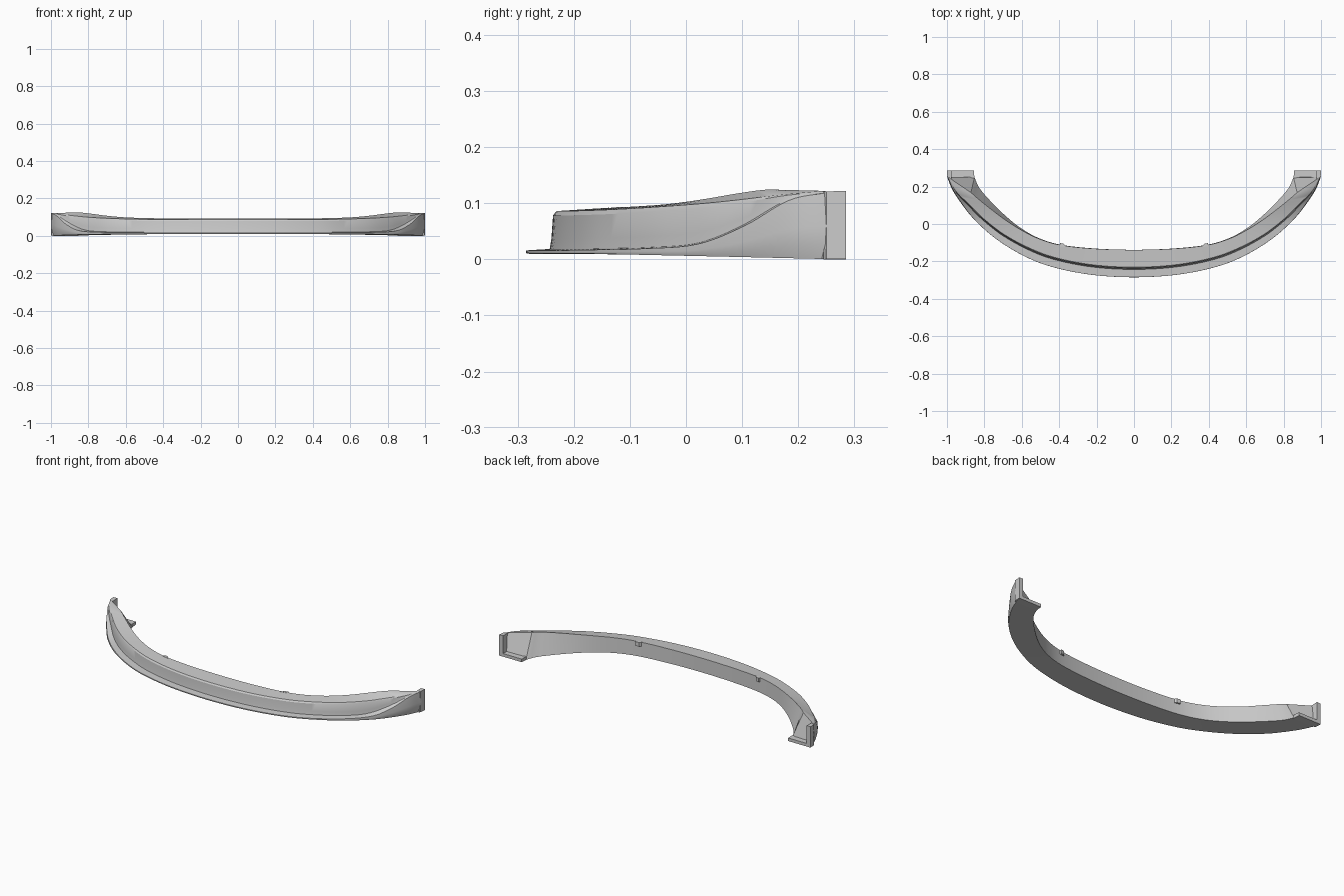
import bpy, bmesh, math
from mathutils import Vector

if "Cube" in bpy.data.objects:
    bpy.data.objects.remove(bpy.data.objects["Cube"])

# Stations from centre to tip:
# outer x,y | top inner x,y | bottom inner x,y | lip width, lip z, wall top z, inner top z
ST = [
    (0, -.285, 0, -.138, 0, -.138, .042, .016, .085, .092),
    (.24, -.270, .21, -.132, .21, -.131, .042, .016, .085, .092),
    (.45, -.226, .39, -.113, .39, -.111, .042, .016, .086, .093),
    (.60, -.165, .51, -.078, .51, -.075, .042, .017, .088, .095),
    (.74, -.078, .61, -.028, .605, -.022, .042, .019, .092, .099),
    (.85, .020, .70, .030, .685, .042, .040, .027, .098, .107),
    (.92, .105, .785, .095, .76, .115, .030, .060, .106, .118),
    (.972, .185, .84, .140, .825, .190, .012, .105, .115, .124),
    (1.0, .255, .872, .168, .853, .250, .003, .119, .121, .124),
]
SUB = 6


def spline(a, b, c, d, t):
    return [0.5 * (2 * q + (r - p) * t + (2 * p - 5 * q + 4 * r - s) * t * t
                   + (3 * q - p - 3 * r + s) * t ** 3) for p, q, r, s in zip(a, b, c, d)]


def floor_z(y):
    return .01 * min(1, max(0, (.285 - y) / .45))


def section(s):
    ox, oy, ix, iy, jx, jy, w, zl, zt, zi = s
    o, i = Vector((ox, oy)), Vector((ix, iy))
    d = (i - o).normalized()
    z0 = floor_z(oy)
    h = zl - z0
    pts = [(o + d * h * .13, z0),                        # underside edge
           (o + d * h * .03, z0 + h * .22),
           (o, z0 + h * .5),
           (o + d * h * .05, zl),                        # lip edge
           (o + d * w, zl + w * .06),                    # wall base
           (o + d * (w + .003), zl + (zt - zl) * .3),
           (o + d * (w + .006), zl + (zt - zl) * .9),
           (o + d * (w + .012), zt + .001),              # wall top
           (i, zi),                                      # top inner edge
           (Vector((jx, jy)), floor_z(jy))]              # bottom inner edge
    return [(p.x, p.y, z) for p, z in pts]


def finish(name, bm, smooth=True):
    bmesh.ops.recalc_face_normals(bm, faces=bm.faces)
    me = bpy.data.meshes.new(name)
    bm.to_mesh(me)
    bm.free()
    ob = bpy.data.objects.new(name, me)
    bpy.context.collection.objects.link(ob)
    m = ob.modifiers.new("mirror", 'MIRROR')
    m.use_clip = True
    if smooth:
        bpy.ops.object.select_all(action='DESELECT')
        ob.select_set(True)
        bpy.context.view_layer.objects.active = ob
        bpy.ops.object.shade_smooth_by_angle(angle=math.radians(30))
    return ob


def prism(name, outline, lo, hi):
    """Vertical prism from an xy outline; hi may be one height per corner."""
    bm = bmesh.new()
    bot = [bm.verts.new((x, y, lo)) for x, y in outline]
    top = [bm.verts.new((x, y, z)) for (x, y), z in zip(outline, hi)]
    n = len(outline)
    bm.faces.new(bot)
    bm.faces.new(top)
    for k in range(n):
        bm.faces.new((bot[k], bot[(k + 1) % n], top[(k + 1) % n], top[k]))
    return finish(name, bm, False)


# Main curved lip: loft the sections, mirrored at the centre
mirror0 = [-v if k in (0, 2, 4) else v for k, v in enumerate(ST[1])]
keys = [mirror0] + ST + [[2 * a - b for a, b in zip(ST[-1], ST[-2])]]
rows = []
for k in range(1, len(ST)):
    for n in range(SUB):
        rows.append(section(spline(*keys[k - 1:k + 3], n / SUB)))
rows.append(section(ST[-1]))
bm = bmesh.new()
grid = [[bm.verts.new(p) for p in r] for r in rows]
for a, b in zip(grid, grid[1:]):
    for k in range(len(a)):
        j = (k + 1) % len(a)
        bm.faces.new((a[k], a[j], b[j], b[k]))
bm.faces.new(grid[-1])
finish("bumper_lip", bm)

# End ledge and outer skin flange behind the slanted end face
prism("end_ledge", [(.853, .245), (.995, .245), (.995, .285), (.856, .285)], 0, [.018] * 4)
prism("end_skin", [(.975, .235), (.998, .25), (1.0, .285), (.975, .285)], .001, [.12, .121, .122, .122])

# Small locating clips on the inner edge
prism("locating_clip", [(.36, -.125), (.40, -.118), (.395, -.102), (.375, -.106)], .07, [.0935] * 4)
